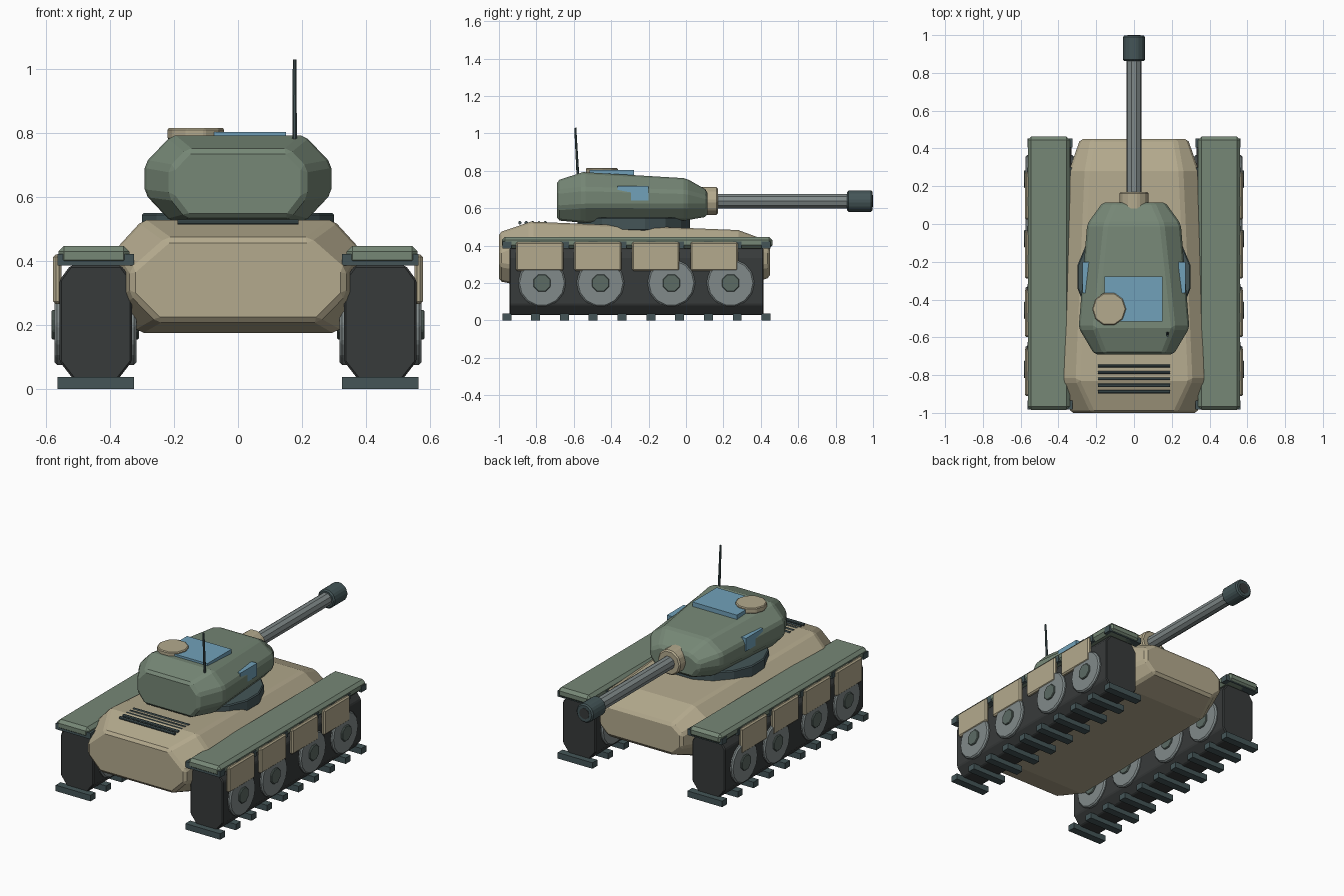
import bpy, bmesh
from math import pi
from mathutils import Matrix, Vector

if "Cube" in bpy.data.objects:
    bpy.data.objects.remove(bpy.data.objects["Cube"])


def material(name, r, g, b):
    m = bpy.data.materials.new(name)
    m.diffuse_color = ((r / 255) ** 2.2, (g / 255) ** 2.2, (b / 255) ** 2.2, 1)
    m.use_nodes = True
    m.node_tree.nodes["Principled BSDF"].inputs["Base Color"].default_value = m.diffuse_color
    return m


TAN = material("tan", 178, 168, 140)
GREEN = material("green", 117, 134, 117)
BLACK = material("track_black", 58, 61, 61)
STEEL = material("dark_steel", 70, 86, 88)
GREY = material("wheel_grey", 128, 137, 137)
HUB = material("hub_green", 92, 106, 100)
BLUE = material("blue", 112, 160, 184)


def finish(bm, name, mat, bevel=0.0):
    bmesh.ops.recalc_face_normals(bm, faces=bm.faces)
    me = bpy.data.meshes.new(name)
    bm.to_mesh(me)
    bm.free()
    ob = bpy.data.objects.new(name, me)
    bpy.context.collection.objects.link(ob)
    me.materials.append(mat)
    if bevel:
        mod = ob.modifiers.new("bevel", 'BEVEL')
        mod.width, mod.segments = bevel, 1
        mod.limit_method, mod.angle_limit = 'ANGLE', 0.4
    return ob


def box(name, x, y, z, mat, bevel=0.0):
    """Box from (min, max) ranges on each axis."""
    bm = bmesh.new()
    bmesh.ops.create_cube(bm, size=1)
    for v in bm.verts:
        v.co = Vector([(r[0] + r[1]) / 2 + c * (r[1] - r[0])
                       for c, r in zip(v.co, (x, y, z))])
    return finish(bm, name, mat, bevel)


def rod(name, a, b, r, n, mat, r2=None, bevel=0.0):
    """Cylinder or cone with n sides from point a to point b."""
    a, b = Vector(a), Vector(b)
    d = b - a
    bm = bmesh.new()
    bmesh.ops.create_cone(bm, cap_ends=True, segments=n, radius1=r,
                          radius2=r if r2 is None else r2, depth=d.length)
    turn = d.to_track_quat('Z', 'Y').to_matrix().to_4x4()
    spin = Matrix.Rotation(pi / n, 4, 'Z')
    bmesh.ops.transform(bm, verts=bm.verts,
                        matrix=Matrix.Translation((a + b) / 2) @ turn @ spin)
    return finish(bm, name, mat, bevel)


def loft(name, sections, mat, bevel, x=0.0):
    """Octagon sections: y, top z, top half-width, side half-width,
    side upper z, side lower z, bottom z, bottom half-width."""
    bm = bmesh.new()
    rings = []
    for y, tz, tw, sw, hi, lo, bz, bw in sections:
        half = [(bw, bz), (sw, lo), (sw, hi), (tw, tz)]
        pts = half + [(-w, z) for w, z in reversed(half)]
        rings.append([bm.verts.new((x + w, y, z)) for w, z in pts])
    for p, q in zip(rings, rings[1:]):
        for i in range(8):
            j = (i + 1) % 8
            bm.faces.new((p[i], p[j], q[j], q[i]))
    bm.faces.new(rings[0])
    bm.faces.new(rings[-1])
    return finish(bm, name, mat, bevel)


# Hull
loft("hull", [
    (-1.00, 0.47, 0.22, 0.335, 0.37, 0.295, 0.21, 0.25),
    (-0.83, 0.528, 0.30, 0.38, 0.44, 0.27, 0.175, 0.31),
    (0.28, 0.483, 0.25, 0.345, 0.42, 0.27, 0.175, 0.28),
    (0.45, 0.42, 0.22, 0.285, 0.37, 0.29, 0.23, 0.22)], TAN, 0.014)

# Rear deck vents
for i in range(5):
    y = -0.752 - i * 0.034
    rod(f"vent_bar_{i + 1}", (-0.19, y, 0.522), (0.19, y, 0.522), 0.009, 8, STEEL)

# Running gear, both sides
for s, side in ((-1, "left"), (1, "right")):
    def span(a, b):
        return tuple(sorted((s * a, s * b)))

    prof = (0.385, 0.08, 0.113, 0.34, 0.085, 0.03, 0.07)
    loft(f"track_{side}", [(-0.945,) + prof, (0.415,) + prof], BLACK, 0.006, s * 0.445)
    box(f"fender_{side}", span(0.34, 0.562), (-0.985, 0.463), (0.385, 0.447), GREEN, 0.018)

    # Track pads, lower and upper runs
    for i in range(10):
        y = -0.958 + i * 0.154
        for run, z in (("lower", 0.0), ("upper", 0.385)):
            box(f"track_pad_{side}_{run}_{i + 1}", span(0.326, 0.565),
                (y - 0.024, y + 0.024), (z, z + 0.037), STEEL)

    # Road wheels with hubs
    for i, y in enumerate((-0.77, -0.457, -0.078, 0.238)):
        rod(f"wheel_{side}_{i + 1}", (s * 0.318, y, 0.2), (s * 0.574, y, 0.2),
            0.128, 14, GREY, bevel=0.008)
        rod(f"hub_{side}_{i + 1}", (s * 0.310, y, 0.2), (s * 0.583, y, 0.2),
            0.05, 8, HUB, bevel=0.004)

    # Side skirt plates
    for i in range(4):
        y = -0.783 + i * 0.311
        box(f"skirt_{side}_{i + 1}", span(0.552, 0.578), (y - 0.127, y + 0.127),
            (0.265, 0.42), TAN, 0.008)

    # Turret side panels
    box(f"turret_panel_{side}", span(0.235, 0.272), (-0.365, -0.2), (0.64, 0.72), BLUE)

# Turret ring and turret
rod("turret_ring", (0, -0.28, 0.48), (0, -0.28, 0.55), 0.306, 16, STEEL, bevel=0.006)
loft("turret", [
    (-0.69, 0.748, 0.155, 0.21, 0.69, 0.60, 0.535, 0.16),
    (-0.55, 0.793, 0.21, 0.293, 0.705, 0.61, 0.522, 0.21),
    (0.00, 0.76, 0.15, 0.248, 0.69, 0.61, 0.535, 0.18),
    (0.115, 0.695, 0.10, 0.165, 0.66, 0.61, 0.555, 0.12)], GREEN, 0.014)

# Roof fittings
box("roof_panel", (-0.155, 0.15), (-0.515, -0.278), (0.775, 0.804), BLUE)
rod("hatch", (-0.132, -0.45, 0.78), (-0.132, -0.45, 0.815), 0.09, 10, TAN, bevel=0.005)
rod("antenna", (0.177, -0.578, 0.775), (0.177, -0.592, 1.03), 0.008, 8, STEEL, r2=0.006)

# Gun
rod("mantlet", (0, 0.06, 0.638), (0, 0.17, 0.638), 0.079, 10, TAN, bevel=0.008)
rod("barrel", (0, 0.14, 0.638), (0, 0.93, 0.638), 0.041, 10, GREY)
rod("muzzle", (0, 0.862, 0.638), (0, 0.998, 0.638), 0.06, 10, STEEL, bevel=0.008)
rod("bore", (0, 0.98, 0.638), (0, 1.0, 0.638), 0.034, 10, BLACK)
